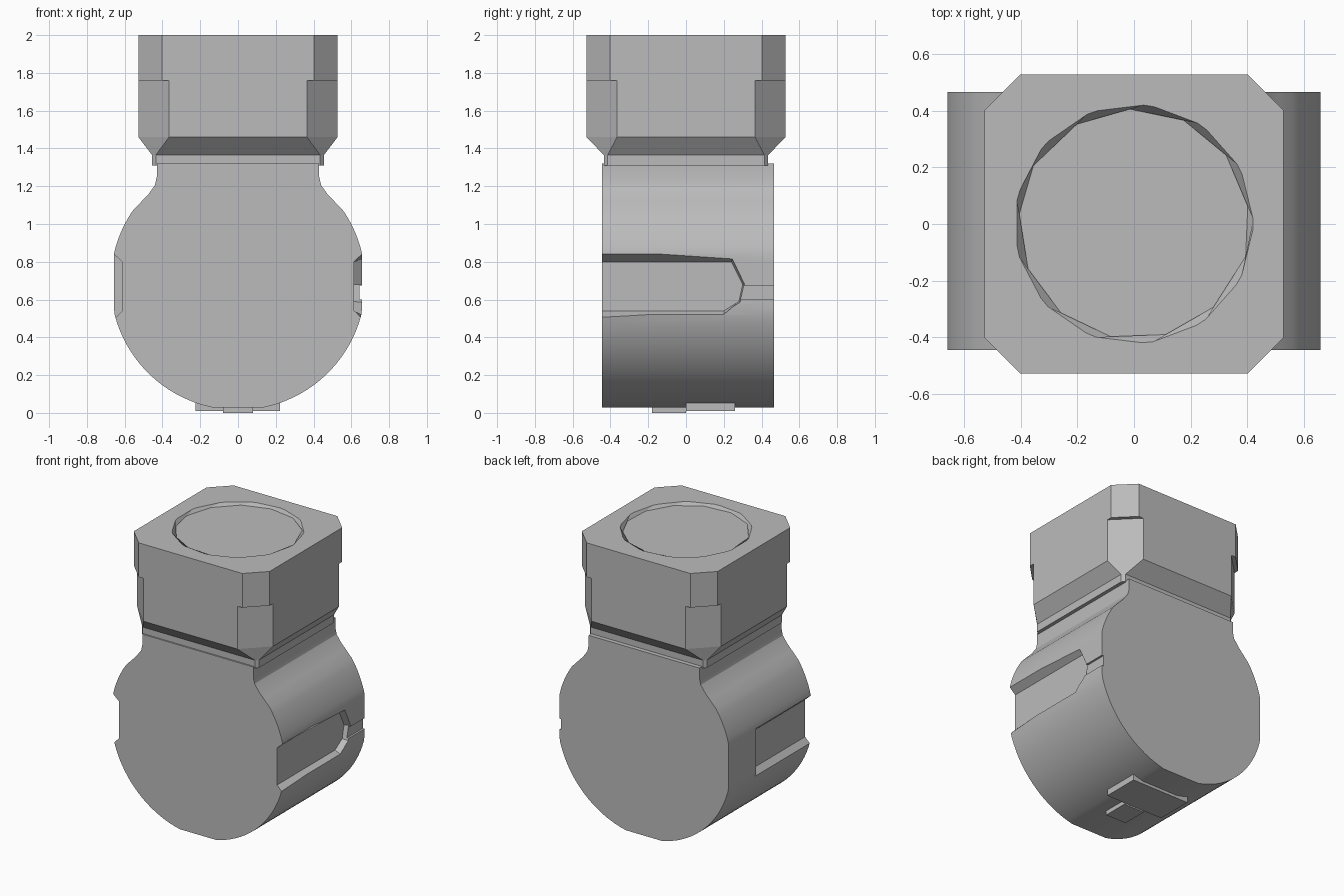
import bpy, bmesh, math

cube = bpy.data.objects.get("Cube")
if cube:
    bpy.data.objects.remove(cube, do_unlink=True)

grey = bpy.data.materials.new("mid grey")
grey.use_nodes = True
colour = (0.5, 0.5, 0.5, 1)
grey.diffuse_color = colour
grey.node_tree.nodes["Principled BSDF"].inputs["Base Color"].default_value = colour


def loft(name, rings):
    """Join matching rings of points into a closed solid."""
    bm = bmesh.new()
    loops = [[bm.verts.new(p) for p in ring] for ring in rings]
    n = len(loops[0])
    for a, b in zip(loops, loops[1:]):
        for i in range(n):
            j = (i + 1) % n
            bm.faces.new((a[i], a[j], b[j], b[i]))
    bm.faces.new(loops[0][::-1])
    bm.faces.new(loops[-1])
    bmesh.ops.recalc_face_normals(bm, faces=bm.faces)
    mesh = bpy.data.meshes.new(name)
    bm.to_mesh(mesh)
    bm.free()
    mesh.materials.append(grey)
    obj = bpy.data.objects.new(name, mesh)
    bpy.context.collection.objects.link(obj)
    return obj


def box(name, x0, x1, y0, y1, z0, z1):
    corners = [(x0, y0), (x1, y0), (x1, y1), (x0, y1)]
    return loft(name, [[(x, y, z) for x, y in corners] for z in (z0, z1)])


def cut(target, cutter):
    cutter.hide_render = True
    mod = target.modifiers.new("cut", 'BOOLEAN')
    mod.operation = 'DIFFERENCE'
    mod.solver = 'EXACT'
    mod.object = cutter
    bpy.context.view_layer.objects.active = target
    bpy.ops.object.modifier_apply(modifier=mod.name)
    bpy.data.objects.remove(cutter, do_unlink=True)


def smooth(obj, degrees):
    bpy.ops.object.select_all(action='DESELECT')
    obj.select_set(True)
    bpy.context.view_layer.objects.active = obj
    bpy.ops.object.shade_smooth_by_angle(angle=math.radians(degrees))


# Round drum with a filleted neck, flattened at the sides and underneath
RADIUS, CENTRE = 0.675, 0.69
half = [(0.43, 1.32), (0.43, 1.25), (0.44, 1.205), (0.476, 1.155), (0.51, 1.12)]
for i in range(33):
    a = math.radians(34 - i * 112 / 32)
    half.append((min(0.657, RADIUS * math.cos(a)),
                 max(0.027, CENTRE + RADIUS * math.sin(a))))
profile = half + [(-x, z) for x, z in reversed(half)]
drum = loft("drum_body", [[(x, y, z) for x, z in profile] for y in (-0.445, 0.465)])

# Side recesses, open to the front, with sloping upper and lower walls
left_floor = [(-0.5, 0.54), (0.2, 0.54), (0.28, 0.59), (0.3, 0.68), (0.24, 0.8), (-0.5, 0.8)]
left_mouth = [(-0.5, 0.45), (0.2, 0.5), (0.29, 0.58), (0.32, 0.68), (0.25, 0.83), (-0.5, 0.88)]
right_floor = [(-0.5, 0.54), (0.16, 0.54), (0.16, 0.8), (-0.5, 0.8)]
right_mouth = [(-0.5, 0.45), (0.16, 0.45), (0.16, 0.88), (-0.5, 0.88)]
for side, floor, mouth in ((1, left_floor, left_mouth), (-1, right_floor, right_mouth)):
    cut(drum, loft("recess_cutter", [[(side * 0.613, y, z) for y, z in floor],
                                     [(side * 0.7, y, z) for y, z in mouth]]))
cut(drum, box("slot_cutter", 0.643, 0.75, 0.25, 0.6, 0.6, 0.675))
smooth(drum, 20)


# Square head with cut corners, deeper corner cuts below, tapering to the collar
def octagon(hx, hy, fx, fy, z):
    quarter = [(hx, -fy), (hx, fy), (fx, hy), (-fx, hy)]
    return [(x, y, z) for x, y in quarter + [(-x, -y) for x, y in quarter]]


def dial(radius, z, turn):
    return [(radius * math.cos(turn + k * math.tau / 13),
             radius * math.sin(turn + k * math.tau / 13), z) for k in range(13)]


H = 0.527
head = loft("head", [
    octagon(0.455, 0.435, 0.435, 0.415, 1.31),
    octagon(0.455, 0.435, 0.435, 0.415, 1.365),
    octagon(H, H, 0.365, 0.365, 1.46),
    octagon(H, H, 0.365, 0.365, 1.76),
    octagon(H, H, 0.402, 0.402, 1.7605),
    octagon(H, H, 0.402, 0.402, 2.0)])

# Shallow faceted socket in the top
cut(head, loft("socket_cutter", [dial(0.41, 1.98, 0.2), dial(0.425, 2.005, 0)]))

# Foot pads under the drum
box("rear_foot_pad", -0.225, 0.222, 0.0, 0.26, 0.01, 0.07)
box("front_foot_pad", -0.08, 0.08, -0.18, 0.0, 0.0, 0.05)
